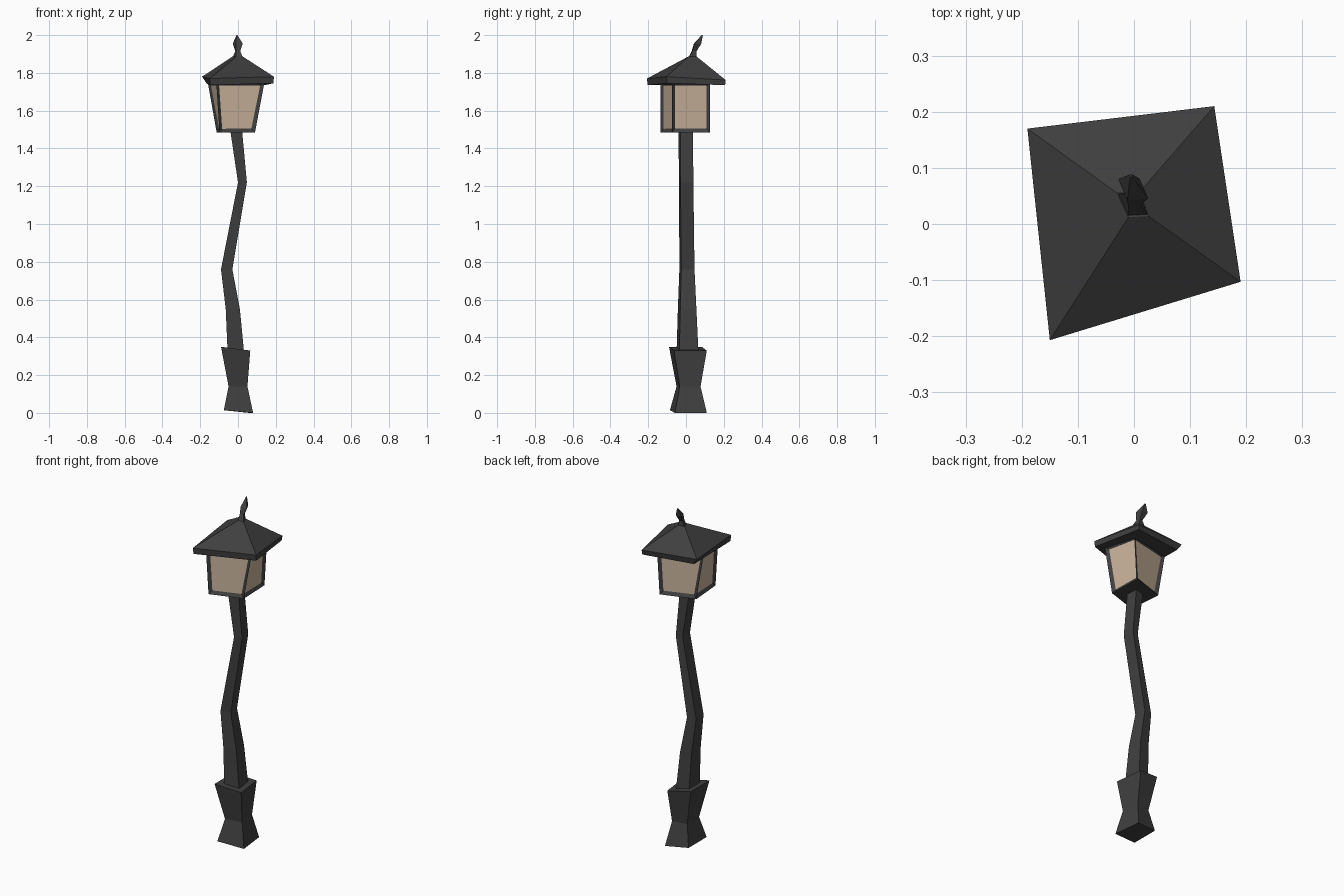
import bpy, bmesh

if "Cube" in bpy.data.objects:
    bpy.data.objects.remove(bpy.data.objects["Cube"])


def material(name, rgb):
    m = bpy.data.materials.new(name)
    m.diffuse_color = (*rgb, 1)
    m.use_nodes = True
    m.node_tree.nodes["Principled BSDF"].inputs["Base Color"].default_value = m.diffuse_color
    return m


iron = material("dark_iron", (0.05, 0.05, 0.05))
glass = material("warm_glass", (0.61, 0.47, 0.34))


def skewed(z, x0, x1, y0, y1, k=0.17, tilt=0.0):
    """Slightly twisted four-cornered ring: front left, front right, back right, back left."""
    w, d = x1 - x0, y1 - y0
    return [(x0, y0, z + tilt / 2), (x1, y0 + k * w, z - tilt / 2),
            (x1 - 0.1 * d, y1, z - tilt / 2), (x0, y1 - k * w, z + tilt / 2)]


def flat(z, *corners):
    return [(x, y, z) for x, y in corners]


def loft(name, rings):
    """Closed solid through a stack of four-cornered rings."""
    bm = bmesh.new()
    loops = [[bm.verts.new(p) for p in r] for r in rings]
    bm.faces.new(loops[0][::-1])
    bm.faces.new(loops[-1])
    for a, b in zip(loops, loops[1:]):
        for i in range(4):
            j = (i + 1) % 4
            bm.faces.new((a[i], a[j], b[j], b[i]))
    bm.normal_update()
    mesh = bpy.data.meshes.new(name)
    bm.to_mesh(mesh)
    bm.free()
    mesh.materials.append(iron)
    ob = bpy.data.objects.new(name, mesh)
    bpy.context.collection.objects.link(ob)
    return ob


# Pinched pedestal
loft("pedestal", [
    skewed(0.007, -0.075, 0.08, -0.085, 0.11, tilt=0.014),
    skewed(0.14, -0.05, 0.05, -0.05, 0.077),
    skewed(0.34, -0.09, 0.065, -0.09, 0.11, tilt=0.02)])

# Crooked post
loft("post", [
    skewed(0.32, -0.055, 0.032, -0.05, 0.066),
    skewed(0.55, -0.065, 0.01, -0.043, 0.055),
    skewed(0.76, -0.09, -0.03, -0.035, 0.045),
    skewed(1.22, 0.0, 0.047, -0.037, 0.039),
    skewed(1.49, -0.04, 0.022, -0.04, 0.037)])

# Lantern housing, with a recessed pane in each side
lantern = loft("lantern", [
    flat(1.485, (-0.098, -0.135), (0.09, -0.075), (0.083, 0.128), (-0.113, 0.065)),
    flat(1.75, (-0.115, -0.135), (0.14, -0.075), (0.10, 0.128), (-0.16, 0.066))])
lantern.data.materials.append(glass)
bm = bmesh.new()
bm.from_mesh(lantern.data)
sides = [f for f in bm.faces if abs(f.normal.z) < 0.6]
bmesh.ops.inset_individual(bm, faces=sides, thickness=0.026, depth=-0.012)
for f in sides:
    f.material_index = 1
bm.to_mesh(lantern.data)
bm.free()

# Hipped roof with a thick eave
cap = [(-0.01, 0.012), (0.026, 0.014), (0.01, 0.057), (-0.03, 0.055)]
loft("roof", [
    [(-0.148, -0.203, 1.735), (0.188, -0.10, 1.745), (0.14, 0.207, 1.735), (-0.165, 0.16, 1.742)],
    [(-0.15, -0.207, 1.77), (0.19, -0.103, 1.78), (0.143, 0.21, 1.762), (-0.19, 0.17, 1.78)],
    flat(1.886, *cap)])

# Leaning finial
loft("finial", [
    flat(1.88, *cap),
    flat(1.915, (-0.01, 0.03), (0.012, 0.033), (0.006, 0.056), (-0.014, 0.053)),
    flat(1.955, (-0.012, 0.042), (0.025, 0.046), (0.01, 0.081), (-0.028, 0.08)),
    flat(2.0, (-0.007, 0.083), (-0.003, 0.084), (-0.004, 0.089), (-0.008, 0.088))])
